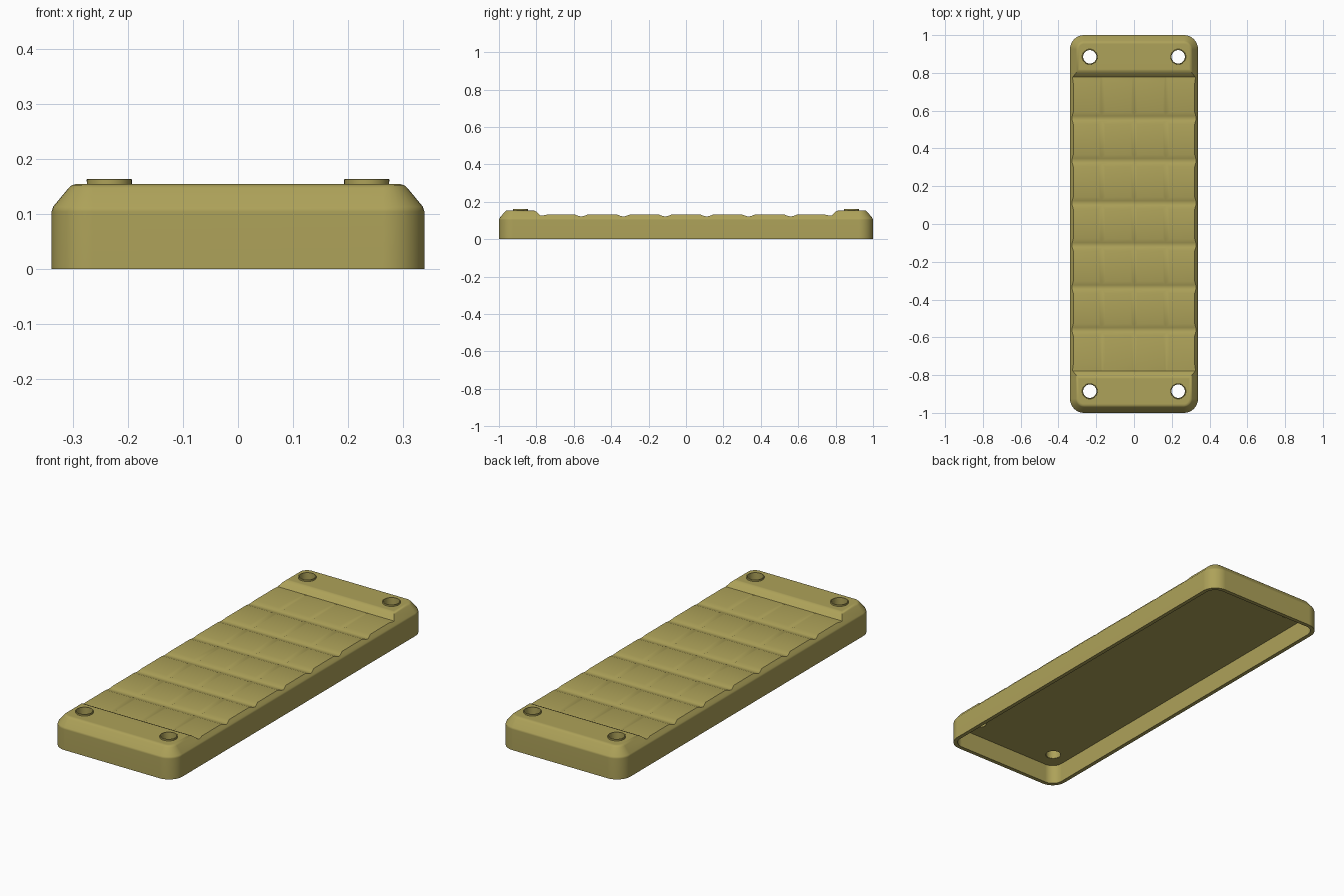
import bpy, bmesh, math

if "Cube" in bpy.data.objects:
    bpy.data.objects.remove(bpy.data.objects["Cube"])

mat = bpy.data.materials.new("olive")
mat.diffuse_color = (0.42, 0.36, 0.10, 1)
mat.use_nodes = True
mat.node_tree.nodes["Principled BSDF"].inputs["Base Color"].default_value = mat.diffuse_color


def make(name, bm):
    bmesh.ops.recalc_face_normals(bm, faces=bm.faces[:])
    me = bpy.data.meshes.new(name)
    bm.to_mesh(me)
    bm.free()
    ob = bpy.data.objects.new(name, me)
    bpy.context.collection.objects.link(ob)
    return ob


def outline(hx, hy, r, n=8):
    pts = []
    for k, (sx, sy) in enumerate([(1, 1), (-1, 1), (-1, -1), (1, -1)]):
        for i in range(n + 1):
            a = math.pi / 2 * (k + i / n)
            pts.append((sx * (hx - r) + r * math.cos(a), sy * (hy - r) + r * math.sin(a)))
    return pts


def loft(name, rings):
    """Rounded rectangles, each given as (inset, z), joined into a solid."""
    bm = bmesh.new()
    loops = [[bm.verts.new((x, y, z)) for x, y in outline(0.339 - d, 1 - d, max(0.075 - d, 0.02))]
             for d, z in rings]
    for a, b in zip(loops, loops[1:]):
        for i in range(len(a)):
            j = (i + 1) % len(a)
            bm.faces.new((a[i], a[j], b[j], b[i]))
    bm.faces.new(loops[0])
    bm.faces.new(loops[-1])
    return make(name, bm)


def prism(name, pts):
    """Closed prism between two polygons of 3D points."""
    bm = bmesh.new()
    a, b = [[bm.verts.new(p) for p in side] for side in pts]
    for i in range(len(a)):
        j = (i + 1) % len(a)
        bm.faces.new((a[i], a[j], b[j], b[i]))
    bm.faces.new(a)
    bm.faces.new(b)
    return make(name, bm)


def activate(ob):
    bpy.ops.object.select_all(action='DESELECT')
    ob.select_set(True)
    bpy.context.view_layer.objects.active = ob


def cut(ob, cutter):
    m = ob.modifiers.new("cut", 'BOOLEAN')
    m.operation, m.solver, m.object = 'DIFFERENCE', 'EXACT', cutter
    activate(ob)
    bpy.ops.object.modifier_apply(modifier=m.name)
    bpy.data.objects.remove(cutter)


# Body with sloped, softened top edge
cover = loft("cover_plate", [(0, 0), (0, 0.104), (0.003, 0.113), (0.031, 0.147),
                             (0.037, 0.152), (0.047, 0.1545)])

# Lowered middle with cross grooves
half = []
for c in (0.111, 0.335, 0.56):
    half += [(c - 0.032, 0.131), (c - 0.012, 0.124), (c, 0.121), (c + 0.012, 0.124), (c + 0.032, 0.131)]
half += [(0.745, 0.131), (0.765, 0.127), (0.778, 0.127), (0.798, 0.147), (0.812, 0.1535), (0.83, 0.156), (0.83, 0.3)]
prof = [(-y, z) for y, z in reversed(half)] + half
cut(cover, prism("middle_cutter", [[(x, y, z) for y, z in prof] for x in (-0.5, 0.5)]))

# Lengthwise grooves
for gx in (-0.17, 0, 0.17):
    tri = [(gx - 0.035, 0.1385), (gx - 0.005, 0.1255), (gx + 0.005, 0.1255), (gx + 0.035, 0.1385)]
    cut(cover, prism("groove_cutter", [[(x, y, z) for x, z in tri] for y in (-0.777, 0.777)]))

# Hollow underside
cut(cover, loft("cavity_cutter", [(0.02, -0.1), (0.02, 0.098)]))

# Screw holes and their raised rims
parts = [cover]
for sx in (-1, 1):
    for sy in (-1, 1):
        px, py = 0.234 * sx, 0.885 * sy
        bpy.ops.mesh.primitive_cylinder_add(vertices=32, radius=0.038, depth=0.4, location=(px, py, 0.1))
        cut(cover, bpy.context.object)
        bm = bmesh.new()
        prof = [(0.0355, 0.099), (0.040, 0.099), (0.041, 0.162), (0.040, 0.163), (0.037, 0.163), (0.0355, 0.160)]
        loops = [[bm.verts.new((px + r * math.cos(math.tau * i / 32), py + r * math.sin(math.tau * i / 32), z))
                  for i in range(32)] for r, z in prof]
        for a, b in zip(loops, loops[1:] + loops[:1]):
            for i in range(32):
                j = (i + 1) % 32
                bm.faces.new((a[i], a[j], b[j], b[i]))
        parts.append(make("screw_hole_rim", bm))

# Shading and colour
for ob in parts:
    ob.data.materials.clear()
    ob.data.materials.append(mat)
    activate(ob)
    bpy.ops.object.shade_smooth_by_angle(angle=math.radians(35))
    w = ob.modifiers.new("weighted", 'WEIGHTED_NORMAL')
    w.keep_sharp = True
